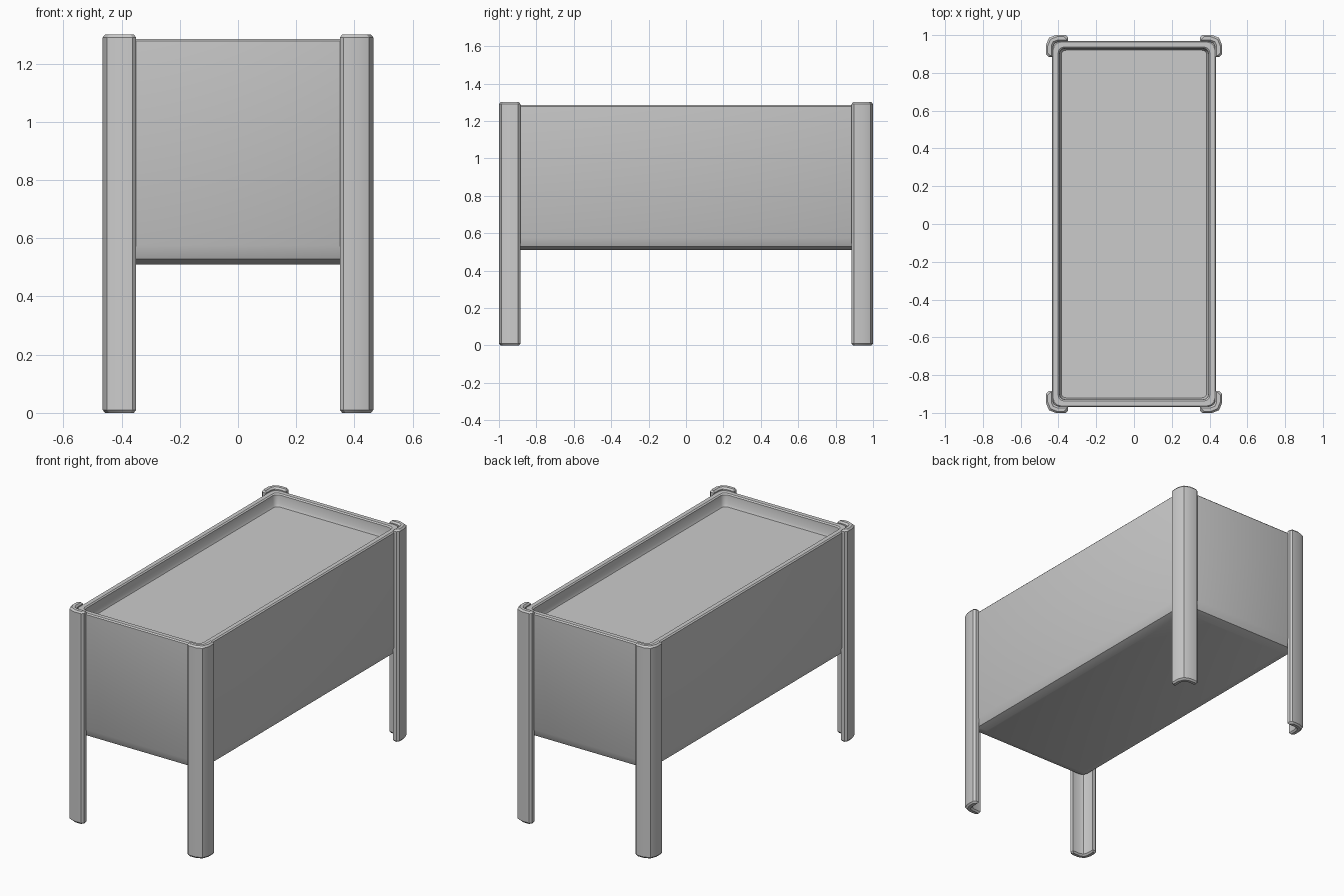
import bpy, bmesh, math

if "Cube" in bpy.data.objects:
    bpy.data.objects.remove(bpy.data.objects["Cube"])


def rounded_rect(hx, hy, r, seg=3):
    """Counter-clockwise outline of a rectangle with rounded corners."""
    pts = []
    for k, (sx, sy) in enumerate([(1, 1), (-1, 1), (-1, -1), (1, -1)]):
        for i in range(seg + 1):
            a = math.radians(90 * (k + i / seg))
            pts.append((sx * (hx - r) + r * math.cos(a),
                        sy * (hy - r) + r * math.sin(a)))
    return pts


def finish(bm, name, angle=30):
    bmesh.ops.recalc_face_normals(bm, faces=bm.faces[:])
    mesh = bpy.data.meshes.new(name)
    bm.to_mesh(mesh)
    bm.free()
    ob = bpy.data.objects.new(name, mesh)
    bpy.context.collection.objects.link(ob)
    bpy.ops.object.select_all(action='DESELECT')
    bpy.context.view_layer.objects.active = ob
    ob.select_set(True)
    bpy.ops.object.shade_smooth_by_angle(angle=math.radians(angle))
    return ob


def loft(name, rings):
    """Skin a stack of point rings and cap both ends."""
    bm = bmesh.new()
    loops = [[bm.verts.new((x, y, z)) for x, y in pts] for pts, z in rings]
    for a, b in zip(loops, loops[1:]):
        n = len(a)
        for i in range(n):
            bm.faces.new((a[i], a[(i + 1) % n], b[(i + 1) % n], b[i]))
    bm.faces.new(loops[0])
    bm.faces.new(loops[-1])
    return finish(bm, name)


HX, HY = 0.435, 0.97

# Planter box: rounded bottom edge, soft rim, inner lip down to the soil surface
box_profile = [(0.065, 0.51), (0.019, 0.529), (0, 0.575), (0, 1.278),
               (0.007, 1.285), (0.033, 1.285), (0.040, 1.278),
               (0.043, 1.225), (0.05, 1.21)]
loft("planter_box", [(rounded_rect(HX - d, HY - d, max(0.045 - d * 0.4, 0.02)), z)
                     for d, z in box_profile])


# Corner legs: L-shaped shells wrapping the box corners
def arc(cx, cy, r, seg, a0=0, a1=90):
    return [(cx + r * math.cos(math.radians(a0 + (a1 - a0) * i / seg)),
             cy + r * math.sin(math.radians(a0 + (a1 - a0) * i / seg)))
            for i in range(seg + 1)]


def leg_outline(d):
    """Leg cross-section for the +x +y corner, shrunk by d."""
    ox, oy, ix, iy = 0.465 - d, 1.0 - d, 0.430 + d, 0.965 + d
    ex, ey, c = 0.35 + d, 0.885 + d, 0.012
    pts = [(ix, ey), (ox - c, ey), (ox, ey + c)]
    pts += arc(ox - 0.05, oy - 0.05, 0.05, 2)
    pts += [(ex + c, oy), (ex, oy - c), (ex, iy)]
    pts += arc(ix - 0.03, iy - 0.03, 0.03, 2, 90, 0)
    return pts


for sx, xname in ((-1, "left"), (1, "right")):
    for sy, yname in ((-1, "front"), (1, "back")):
        loft(f"{yname}_{xname}_leg",
             [([(sx * x, sy * y) for x, y in leg_outline(d)], z)
              for d, z in ((0.008, 0), (0, 0.01), (0, 1.29), (0.008, 1.3))])
